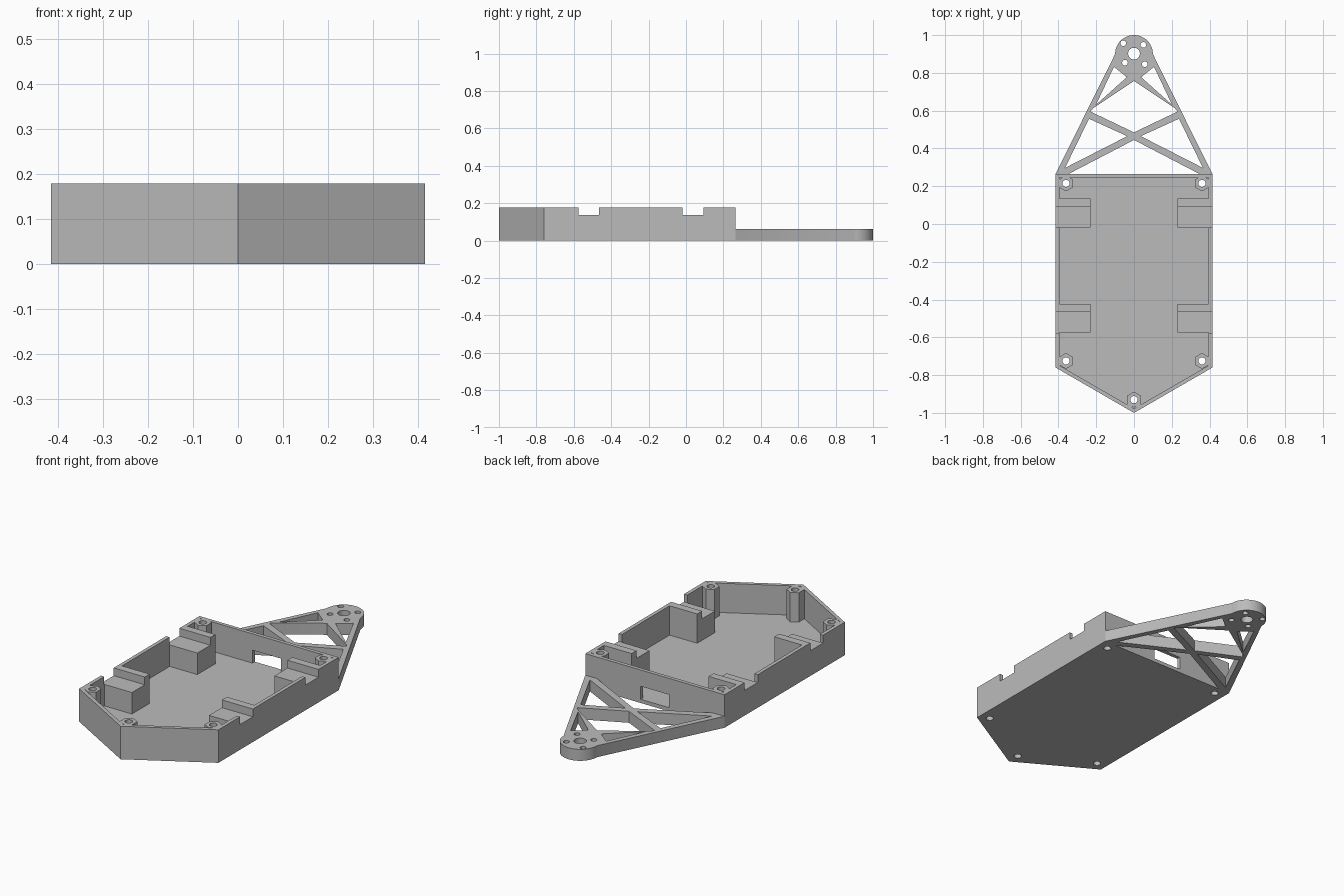
import bpy, bmesh
from math import cos, sin, pi, radians

cube = bpy.data.objects.get("Cube")
if cube:
    bpy.data.objects.remove(cube, do_unlink=True)

# Single plastic colour
grey = bpy.data.materials.new("grey plastic")
grey.use_nodes = True
colour = (0.5, 0.5, 0.5, 1)
grey.diffuse_color = colour
grey.node_tree.nodes["Principled BSDF"].inputs["Base Color"].default_value = colour


def prism(name, outline, z0, z1):
    """Extrude a flat outline between two heights."""
    bm = bmesh.new()
    face = bm.faces.new([bm.verts.new((x, y, z0)) for x, y in outline])
    top = bmesh.ops.extrude_face_region(bm, geom=[face])["geom"]
    verts = [v for v in top if isinstance(v, bmesh.types.BMVert)]
    bmesh.ops.translate(bm, verts=verts, vec=(0, 0, z1 - z0))
    bmesh.ops.recalc_face_normals(bm, faces=bm.faces)
    mesh = bpy.data.meshes.new(name)
    bm.to_mesh(mesh)
    bm.free()
    mesh.materials.append(grey)
    obj = bpy.data.objects.new(name, mesh)
    bpy.context.collection.objects.link(obj)
    return obj


def ring(cx, cy, r, n=32, start=0.0):
    return [(cx + r * cos(start + 2 * pi * i / n), cy + r * sin(start + 2 * pi * i / n))
            for i in range(n)]


def rect(x0, x1, y0, y1):
    return [(x0, y0), (x1, y0), (x1, y1), (x0, y1)]


def mirror(outline):
    return [(-x, y) for x, y in reversed(outline)]


def combine(target, operation, outline, z0, z1):
    """Boolean a prism into the target, then discard the helper."""
    tool = prism("helper", outline, z0, z1)
    tool.hide_render = True
    mod = target.modifiers.new("bool", "BOOLEAN")
    mod.operation, mod.solver, mod.object = operation, "EXACT", tool
    bpy.context.view_layer.objects.active = target
    bpy.ops.object.modifier_apply(modifier=mod.name)
    bpy.data.objects.remove(tool, do_unlink=True)


def finish(obj):
    bpy.ops.object.select_all(action="DESELECT")
    obj.select_set(True)
    bpy.context.view_layer.objects.active = obj
    bpy.ops.object.shade_smooth_by_angle(angle=radians(30))


TOP, FLOOR, ARM = 0.178, 0.02, 0.062
BACK = 0.265

# Tray with a pointed front
tray = prism("tray", [(-0.415, BACK), (-0.415, -0.76), (0, -1), (0.415, -0.76), (0.415, BACK)], 0, TOP)
cavity = [(-0.395, 0.245), (-0.395, -0.749), (0, -0.977), (0.395, -0.749), (0.395, 0.245)]
combine(tray, "DIFFERENCE", cavity, FLOOR, TOP + 0.1)

# Side blocks, each with a notch running out through the wall
for y0, y1 in ((-0.575, -0.424), (-0.018, 0.135)):
    block = rect(0.23, 0.405, y0, y1)
    notch = rect(0.2, 0.5, y0 - 0.001, y1 - 0.042)
    for side in (list, mirror):
        combine(tray, "UNION", side(block), 0.01, TOP)
        combine(tray, "DIFFERENCE", side(notch), 0.136, TOP + 0.1)

# Hexagonal screw posts with through holes
combine(tray, "UNION", rect(-0.036, 0.036, -0.97, -0.94), 0.01, TOP)
for x, y in ((0, -0.93), (0.36, -0.725), (-0.36, -0.725), (0.36, 0.215), (-0.36, 0.215)):
    combine(tray, "UNION", ring(x, y, 0.042, 6, pi / 2), 0.01, TOP)
    combine(tray, "DIFFERENCE", ring(x, y, 0.019), -0.1, TOP + 0.1)

# Cable window in the back wall
combine(tray, "DIFFERENCE", rect(-0.085, 0.085, 0.23, 0.3), FLOOR, 0.09)
finish(tray)

# Tail arm: tapered plate with a round head
head = [(0.1 * cos(pi * i / 32), 0.9 + 0.1 * sin(pi * i / 32)) for i in range(33)]
arm = prism("tail_arm", [(0.415, BACK)] + head + [(-0.415, BACK)], 0, ARM)

# Openings that leave the crossed struts
combine(arm, "DIFFERENCE", [(-0.375, 0.25), (0.375, 0.25), (0, 0.445)], -0.1, 0.2)
combine(arm, "DIFFERENCE", [(0, 0.485), (0.23, 0.595), (0.217, 0.612), (0, 0.757),
                            (-0.217, 0.612), (-0.23, 0.595)], -0.1, 0.2)
for opening in ([(0.365, 0.297), (0.238, 0.557), (0.036, 0.465)],
                [(0.201, 0.632), (0.106, 0.832), (0.038, 0.777)]):
    for side in (list, mirror):
        combine(arm, "DIFFERENCE", side(opening), -0.1, 0.2)

# Shaft hole and four screw holes in the head
for x, y, r in ((0, 0.902, 0.031), (-0.057, 0.957, 0.015), (0.05, 0.948, 0.015),
                (-0.048, 0.854, 0.015), (0.057, 0.846, 0.015)):
    combine(arm, "DIFFERENCE", ring(x, y, r), -0.1, 0.2)
finish(arm)
